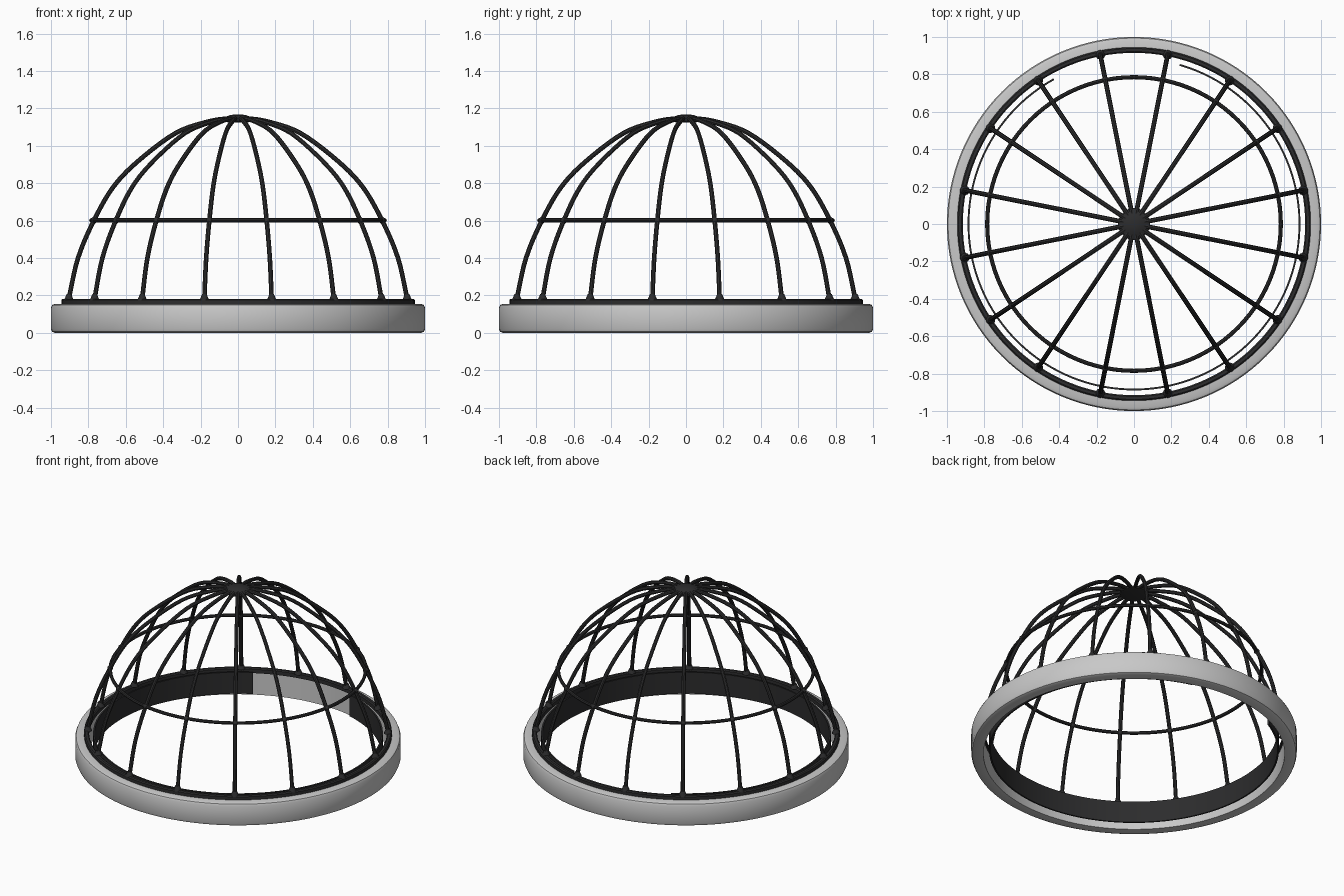
import bpy, bmesh, math
from mathutils import Vector

if "Cube" in bpy.data.objects:
    bpy.data.objects.remove(bpy.data.objects["Cube"])


def material(name, rgb):
    m = bpy.data.materials.new(name)
    m.diffuse_color = (*rgb, 1)
    m.use_nodes = True
    m.node_tree.nodes["Principled BSDF"].inputs["Base Color"].default_value = m.diffuse_color
    return m


light = material("light_grey", (0.58, 0.58, 0.58))
dark = material("charcoal", (0.025, 0.025, 0.026))


def finish(bm, name, mat, angle=40):
    bmesh.ops.recalc_face_normals(bm, faces=bm.faces[:])
    me = bpy.data.meshes.new(name)
    bm.to_mesh(me)
    bm.free()
    ob = bpy.data.objects.new(name, me)
    bpy.context.collection.objects.link(ob)
    me.materials.append(mat)
    bpy.ops.object.select_all(action='DESELECT')
    bpy.context.view_layer.objects.active = ob
    ob.select_set(True)
    bpy.ops.object.shade_smooth_by_angle(angle=math.radians(angle))
    return ob


def bridge(bm, a, b):
    n = len(a)
    for i in range(n):
        bm.faces.new((a[i], a[(i + 1) % n], b[(i + 1) % n], b[i]))


def lathe(name, mat, profile, start=0, end=360, steps=96):
    """Revolve a closed (radius, z) outline, fully or over an arc in degrees."""
    bm = bmesh.new()
    full = end - start >= 360
    loops = []
    for i in range(steps if full else steps + 1):
        t = math.radians(start + (end - start) * i / steps)
        loops.append([bm.verts.new((r * math.cos(t), r * math.sin(t), z)) for r, z in profile])
    for a, b in zip(loops, loops[1:]):
        bridge(bm, a, b)
    if full:
        bridge(bm, loops[-1], loops[0])
    else:
        bm.faces.new(loops[0])
        bm.faces.new(loops[-1])
    return finish(bm, name, mat)


def circle(r, z, rad, n=8):
    return [(r + rad * math.cos(math.tau * i / n), z + rad * math.sin(math.tau * i / n)) for i in range(n)]


def spline(points, per=5):
    """Smooth path through (radius, z) points."""
    p = [Vector(q) for q in points]
    p = [2 * p[0] - p[1]] + p + [2 * p[-1] - p[-2]]
    out = []
    for a, b, c, d in zip(p, p[1:], p[2:], p[3:]):
        for k in range(per):
            t = k / per
            out.append(0.5 * (2 * b + (c - a) * t + (2 * a - 5 * b + 4 * c - d) * t * t
                              + (3 * b - a - 3 * c + d) * t ** 3))
    return out + [p[-2]]


# Heavy base ring with rounded edges
lathe("base_ring", light, [(0.925, 0.0), (0.98, 0.0), (0.994, 0.006), (1.0, 0.02), (1.0, 0.135),
                           (0.994, 0.149), (0.98, 0.155), (0.925, 0.155)], steps=128)

# Dark trim on top of the ring, and the thin inner liner with its opening at the back
lathe("top_trim", dark, [(0.915, 0.15), (0.945, 0.15), (0.945, 0.176), (0.938, 0.182),
                         (0.922, 0.182), (0.915, 0.176)], steps=128)
lathe("inner_liner", dark, [(0.88, 0.025), (0.89, 0.025), (0.89, 0.17), (0.88, 0.17)],
      start=119, end=434, steps=112)

# Horizontal hoop
lathe("middle_hoop", dark, circle(0.785, 0.602, 0.011))

# Sixteen curved ribs with small flared feet and collars at the hoop
path = spline([(0.925, 0.17), (0.872, 0.40), (0.785, 0.602), (0.68, 0.78),
               (0.545, 0.918), (0.34, 1.068), (0.16, 1.13), (0.04, 1.148)])
for k in range(16):
    t = math.radians(11.25 + 22.5 * k)
    out, side = Vector((math.cos(t), math.sin(t), 0)), Vector((-math.sin(t), math.cos(t), 0))
    up = Vector((0, 0, 1))
    bm = bmesh.new()
    loops = []
    for i, p in enumerate(path):
        d = (path[min(i + 1, len(path) - 1)] - path[max(i - 1, 0)]).normalized()
        normal = out * d.y - up * d.x
        centre = out * p.x + up * p.y
        rad = 0.0125
        loops.append([bm.verts.new(centre + rad * (side * math.cos(math.tau * j / 8)
                                                   + normal * math.sin(math.tau * j / 8)))
                      for j in range(8)])
    for a, b in zip(loops, loops[1:]):
        bridge(bm, a, b)
    bm.faces.new(loops[0])
    bm.faces.new(loops[-1])
    # flared foot and hoop collar
    foot = bmesh.ops.create_cone(bm, cap_ends=True, segments=10, radius1=0.026, radius2=0.013, depth=0.03)
    bmesh.ops.translate(bm, verts=foot["verts"], vec=out * 0.922 + up * 0.192)
    knob = bmesh.ops.create_uvsphere(bm, u_segments=10, v_segments=6, radius=0.018)
    bmesh.ops.translate(bm, verts=knob["verts"], vec=out * 0.785 + up * 0.602)
    finish(bm, f"rib_{k + 1}", dark)

# Hub at the crown
bm = bmesh.new()
rings = []
for r, z in [(0.05, 1.125), (0.085, 1.132), (0.085, 1.145), (0.045, 1.164), (0.015, 1.168)]:
    rings.append([bm.verts.new((r * math.cos(math.tau * i / 16), r * math.sin(math.tau * i / 16), z))
                  for i in range(16)])
for a, b in zip(rings, rings[1:]):
    bridge(bm, a, b)
bm.faces.new(rings[0])
bm.faces.new(rings[-1])
finish(bm, "crown_hub", dark)
